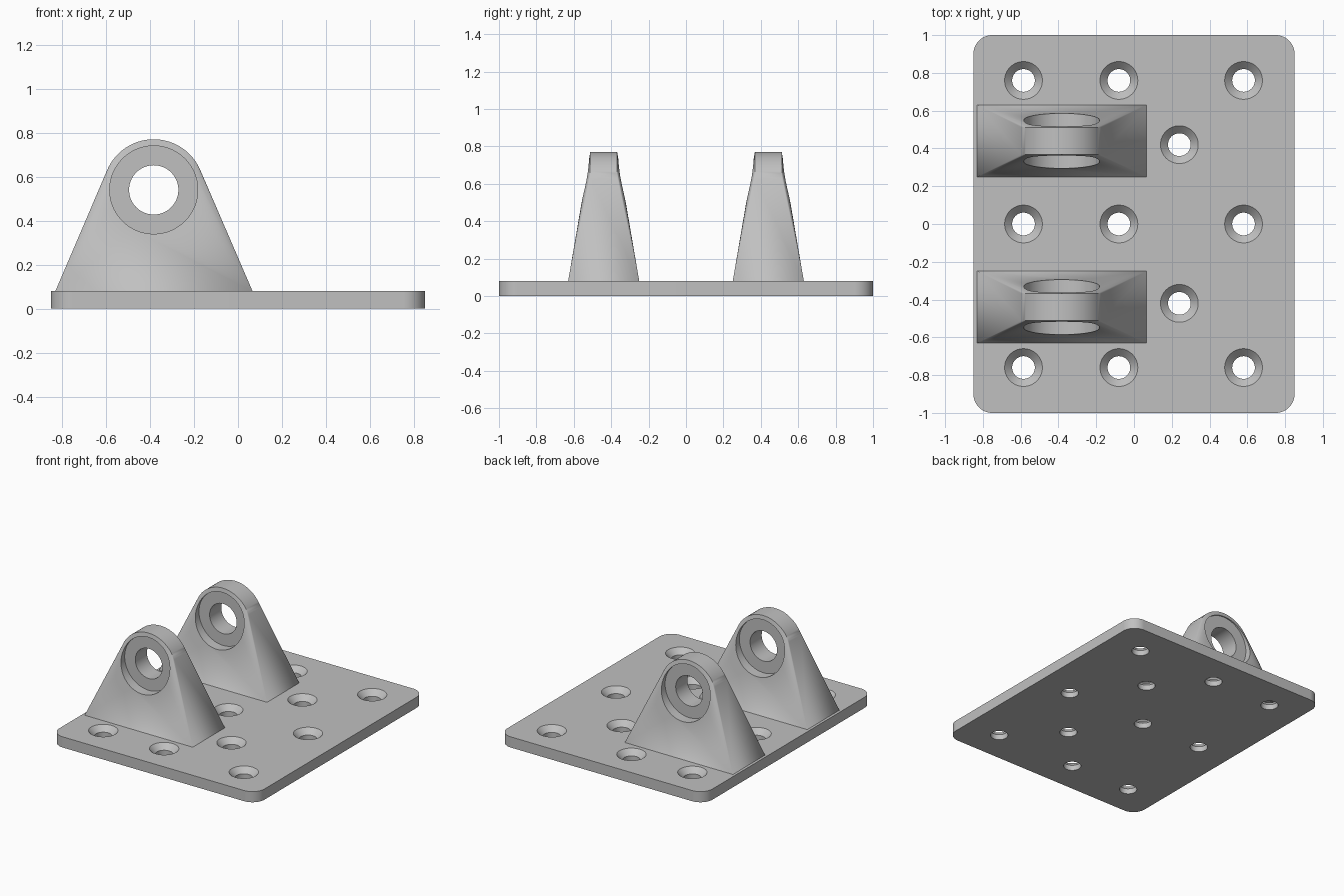
import bpy, bmesh, math
from mathutils import Vector, Matrix

cube = bpy.data.objects.get("Cube")
if cube:
    bpy.data.objects.remove(cube, do_unlink=True)

# Material
GREY = (0.53, 0.53, 0.53, 1)
metal = bpy.data.materials.new("grey metal")
metal.use_nodes = True
metal.diffuse_color = GREY
metal.node_tree.nodes["Principled BSDF"].inputs["Base Color"].default_value = GREY

SEGMENTS = 96
PLATE_TOP = 0.08


def make_object(name, bm):
    mesh = bpy.data.meshes.new(name)
    bmesh.ops.recalc_face_normals(bm, faces=bm.faces)
    bm.to_mesh(mesh)
    bm.free()
    mesh.materials.append(metal)
    obj = bpy.data.objects.new(name, mesh)
    bpy.context.collection.objects.link(obj)
    return obj


def circle(radius):
    steps = [math.tau * i / SEGMENTS for i in range(SEGMENTS)]
    return [(radius * math.cos(a), radius * math.sin(a)) for a in steps]


def hull(name, points):
    """Solid wrapped tightly around a set of points."""
    bm = bmesh.new()
    for p in points:
        bm.verts.new(p)
    bmesh.ops.convex_hull(bm, input=bm.verts)
    bmesh.ops.delete(bm, geom=[v for v in bm.verts if not v.link_faces], context='VERTS')
    bmesh.ops.dissolve_limit(bm, angle_limit=0.001, verts=bm.verts, edges=bm.edges)
    return make_object(name, bm)


def add_turned(bm, profile, matrix):
    """Closed turned solid from (radius, height) pairs."""
    rings = [[bm.verts.new(matrix @ Vector((x, y, h))) for x, y in circle(r)]
             for r, h in profile]
    for low, high in zip(rings, rings[1:]):
        for i in range(SEGMENTS):
            j = (i + 1) % SEGMENTS
            bm.faces.new((low[i], low[j], high[j], high[i]))
    bm.faces.new(rings[0][::-1])
    bm.faces.new(rings[-1])


def drill(obj, profile, matrices):
    """Cut one turned shape out of the object at each placement."""
    bm = bmesh.new()
    for m in matrices:
        add_turned(bm, profile, m)
    cutter = make_object("cutter", bm)
    cutter.hide_render = True
    mod = obj.modifiers.new("holes", 'BOOLEAN')
    mod.operation, mod.solver, mod.object = 'DIFFERENCE', 'EXACT', cutter
    bpy.ops.object.select_all(action='DESELECT')
    bpy.context.view_layer.objects.active = obj
    obj.select_set(True)
    bpy.ops.object.modifier_apply(modifier=mod.name)
    bpy.data.objects.remove(cutter, do_unlink=True)
    bpy.ops.object.shade_smooth_by_angle(angle=math.radians(30))


# Base plate with rounded corners
CORNER = 0.1
base_plate = hull("base_plate", [
    (sx * (0.85 - CORNER) + x, sy * (1 - CORNER) + y, z)
    for sx in (-1, 1) for sy in (-1, 1) for z in (0, PLATE_TOP) for x, y in circle(CORNER)])

# Countersunk screw holes
spots = [(x, y) for x in (-0.585, -0.08, 0.58) for y in (-0.76, 0, 0.76)]
spots += [(0.24, -0.42), (0.24, 0.42)]
drill(base_plate, [(0.06, -0.1), (0.06, 0.04), (0.1, PLATE_TOP), (0.12, 0.1)],
      [Matrix.Translation((x, y, 0)) for x, y in spots])

# Bearing lugs: a wide foot blended into a thin round eye
EYE_X, EYE_Z, EYE_R, EYE_HALF = -0.383, 0.54, 0.23, 0.072
for side, name in ((-1, "front_lug"), (1, "back_lug")):
    mid = side * 0.44
    foot = [(x, mid + s * 0.19, PLATE_TOP) for x in (-0.83, 0.066) for s in (-1, 1)]
    eye = [(EYE_X + x, mid + s * EYE_HALF, EYE_Z + z)
           for s in (-1, 1) for x, z in circle(EYE_R)]
    lug = hull(name, foot + eye)
    # Pin hole with a wide recess on both faces
    half = 0.069
    placement = Matrix.Translation((EYE_X, mid, EYE_Z)) @ Matrix.Rotation(math.pi / 2, 4, 'X')
    drill(lug, [(0.2, -0.3), (0.2, -half), (0.112, -half),
                (0.112, half), (0.2, half), (0.2, 0.3)], [placement])
